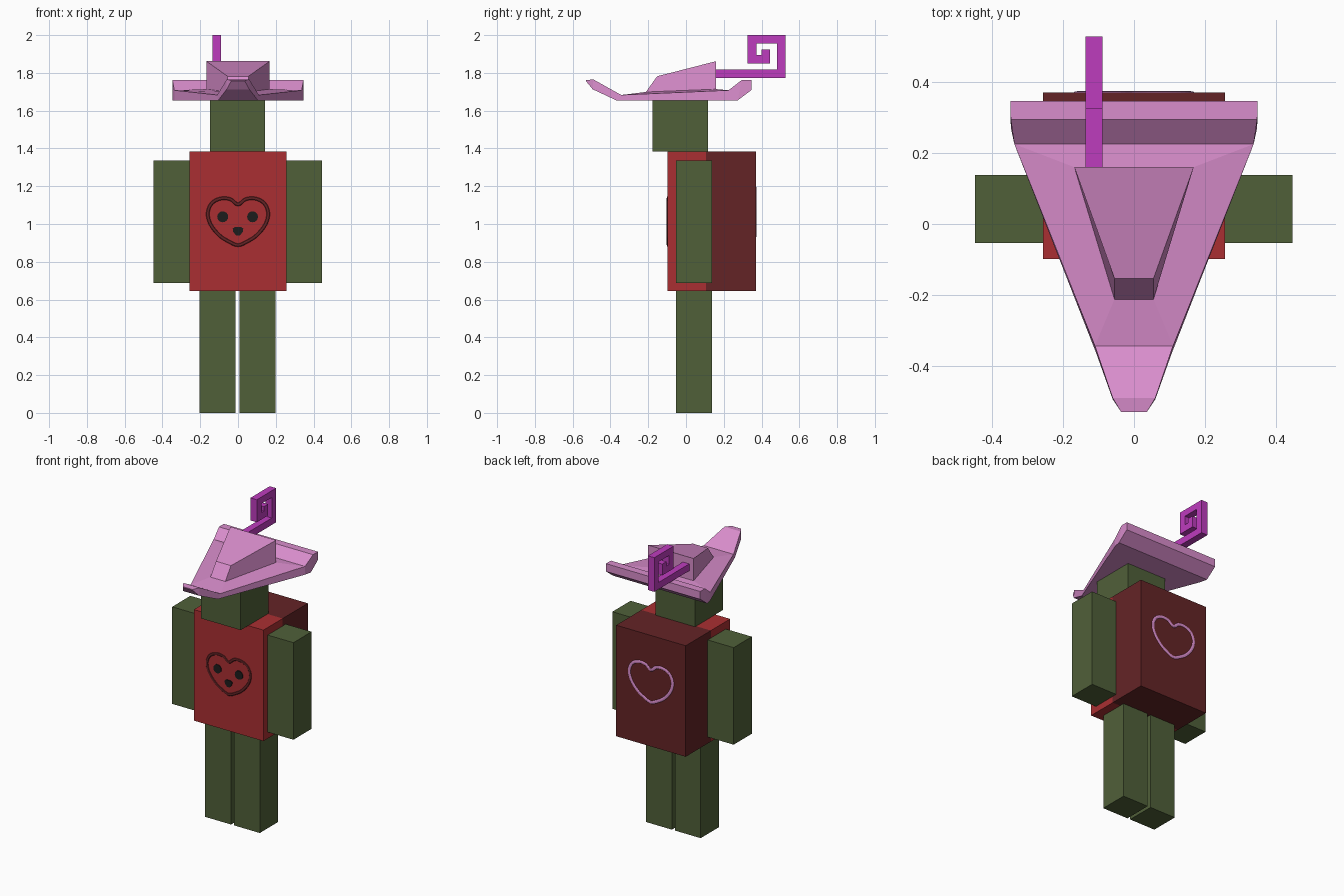
import bpy, bmesh, math
from mathutils import Vector

if "Cube" in bpy.data.objects:
    bpy.data.objects.remove(bpy.data.objects["Cube"])


def material(name, r, g, b):
    lin = [(c / 255 / 12.92) if c < 10 else ((c / 255 + 0.055) / 1.055) ** 2.4 for c in (r, g, b)]
    m = bpy.data.materials.new(name)
    m.diffuse_color = (*lin, 1)
    m.use_nodes = True
    m.node_tree.nodes["Principled BSDF"].inputs["Base Color"].default_value = m.diffuse_color
    return m


GREEN = material("olive green", 80, 96, 57)
RED = material("red", 170, 47, 50)
DARK_RED = material("dark red", 100, 36, 38)
PINK = material("pink", 217, 141, 204)
PURPLE = material("purple", 190, 60, 190)
BLACK = material("black", 28, 28, 28)


def finish(name, bm, mat):
    bmesh.ops.recalc_face_normals(bm, faces=bm.faces)
    me = bpy.data.meshes.new(name)
    bm.to_mesh(me)
    bm.free()
    me.materials.append(mat)
    ob = bpy.data.objects.new(name, me)
    bpy.context.collection.objects.link(ob)
    return ob


def box(name, lo, hi, mat):
    bm = bmesh.new()
    bmesh.ops.create_cube(bm, size=1)
    for v in bm.verts:
        v.co = [(lo[i] + hi[i]) / 2 + v.co[i] * (hi[i] - lo[i]) for i in range(3)]
    return finish(name, bm, mat)


def loft(name, rings, mat, first_cap=True):
    bm = bmesh.new()
    vs = [[bm.verts.new(p) for p in r] for r in rings]
    n = len(rings[0])
    for a, b in zip(vs, vs[1:]):
        for i in range(n):
            j = (i + 1) % n
            bm.faces.new((a[i], a[j], b[j], b[i]))
    if first_cap:
        bm.faces.new(vs[0])
    bm.faces.new(vs[-1])
    return finish(name, bm, mat)


def prism(name, points, place, offset, mat):
    """Extrude a flat outline; place maps each 2D point into space."""
    a = [Vector(place(*p)) for p in points]
    return loft(name, [a, [p + Vector(offset) for p in a]], mat)


# Body
box("torso", (-0.257, -0.098, 0.645), (0.256, 0.105, 1.385), RED)
box("backpack", (-0.257, 0.105, 0.645), (0.256, 0.37, 1.385), DARK_RED)
box("head", (-0.148, -0.177, 1.385), (0.144, 0.116, 1.67), GREEN)
for side, leg_x, arm_x in (("right", (-0.205, -0.014), (-0.448, -0.257)),
                           ("left", (0.008, 0.198), (0.256, 0.446))):
    box(side + "_leg", (leg_x[0], -0.053, 0), (leg_x[1], 0.138, 0.645), GREEN)
    box(side + "_arm", (arm_x[0], -0.053, 0.688), (arm_x[1], 0.138, 1.335), GREEN)

# Hat brim: top and bottom stations from front tip to turned-up back (half width, y, z)
top = [(0.036, -0.53, 1.762), (0.06, -0.49, 1.765), (0.11, -0.343, 1.683),
       (0.337, 0.225, 1.708), (0.347, 0.295, 1.762), (0.348, 0.347, 1.762)]
bottom = [(0.036, -0.53, 1.757), (0.06, -0.494, 1.713), (0.106, -0.365, 1.653),
          (0.337, 0.225, 1.653), (0.347, 0.272, 1.653), (0.348, 0.347, 1.71)]
loft("hat_brim", [[(-b[0], b[1], b[2]), (b[0], b[1], b[2]), (t[0], t[1], t[2]), (-t[0], t[1], t[2])]
                  for t, b in zip(top, bottom)], PINK)


# Hat crown with the gently sloping skirt that meets the brim
def ring(front, back):
    (fw, fy, fz), (bw, by, bz) = front, back
    return [(-fw, fy, fz), (fw, fy, fz), (bw, by, bz), (-bw, by, bz)]


loft("hat_crown", [ring((0.11, -0.343, 1.683), (0.337, 0.225, 1.708)),
                   ring((0.055, -0.212, 1.699), (0.168, 0.16, 1.714)),
                   ring((0.055, -0.153, 1.782), (0.168, 0.16, 1.862))], PINK, first_cap=False)

# Curled square feather
curl = [(0.15, 1.772), (0.528, 1.772), (0.528, 2.0), (0.325, 2.0), (0.325, 1.85), (0.444, 1.85),
        (0.444, 1.925), (0.4, 1.925), (0.4, 1.895), (0.372, 1.895), (0.372, 1.955),
        (0.483, 1.955), (0.483, 1.818), (0.15, 1.818)]
prism("feather", curl, lambda y, z: (-0.136, y, z), (0.047, 0, 0), PURPLE)

# Heart outlines: thin flattened cords on the front and the back
HALF = [(0.04, 0.118), (0.09, 0.122), (0.138, 0.098), (0.16, 0.045), (0.145, -0.015),
        (0.1, -0.072), (0.05, -0.105)]


def heart(name, y, z, mat, width):
    pts = [(0, 0.09)] + HALF + [(0, -0.125)] + [(-x, h) for x, h in reversed(HALF)]
    n, steps = len(pts), 4
    path = []
    for i in range(n):
        p0, p1, p2, p3 = (Vector(pts[(i + k) % n]) for k in (-1, 0, 1, 2))
        for s in range(steps):
            t = s / steps
            path.append(0.5 * (2 * p1 + (p2 - p0) * t + (2 * p0 - 5 * p1 + 4 * p2 - p3) * t * t
                               + (3 * p1 - p0 - 3 * p2 + p3) * t ** 3))
    bm = bmesh.new()
    rings = []
    for i, p in enumerate(path):
        d = (path[(i + 1) % len(path)] - path[i - 1]).normalized()
        out = Vector((-d.y, d.x))
        rings.append([bm.verts.new((p.x + out.x * width * math.cos(a), y + 0.004 * math.sin(a),
                                    z + p.y + out.y * width * math.cos(a)))
                      for a in (k * math.tau / 8 for k in range(8))])
    for i, r in enumerate(rings):
        q = rings[(i + 1) % len(rings)]
        for k in range(8):
            m = (k + 1) % 8
            bm.faces.new((r[k], r[m], q[m], q[k]))
    return finish(name, bm, mat)


heart("front_heart", -0.098, 1.013, DARK_RED, 0.009)
heart("back_heart", 0.37, 1.065, PINK, 0.01)

# Face on the front heart: two round eyes and a rounded triangular nose
for side, x in (("right", -0.081), ("left", 0.077)):
    disc = [(x + 0.029 * math.cos(k * math.tau / 16), 1.038 + 0.029 * math.sin(k * math.tau / 16))
            for k in range(16)]
    prism(side + "_eye", disc, lambda u, v: (u, -0.103, v), (0, 0.007, 0), BLACK)
nose = [(-0.018, 0.984), (0.018, 0.984), (0.028, 0.975), (0.025, 0.958), (0.01, 0.938),
        (-0.01, 0.938), (-0.025, 0.958), (-0.028, 0.975)]
prism("nose", nose, lambda u, v: (u, -0.103, v), (0, 0.007, 0), BLACK)
